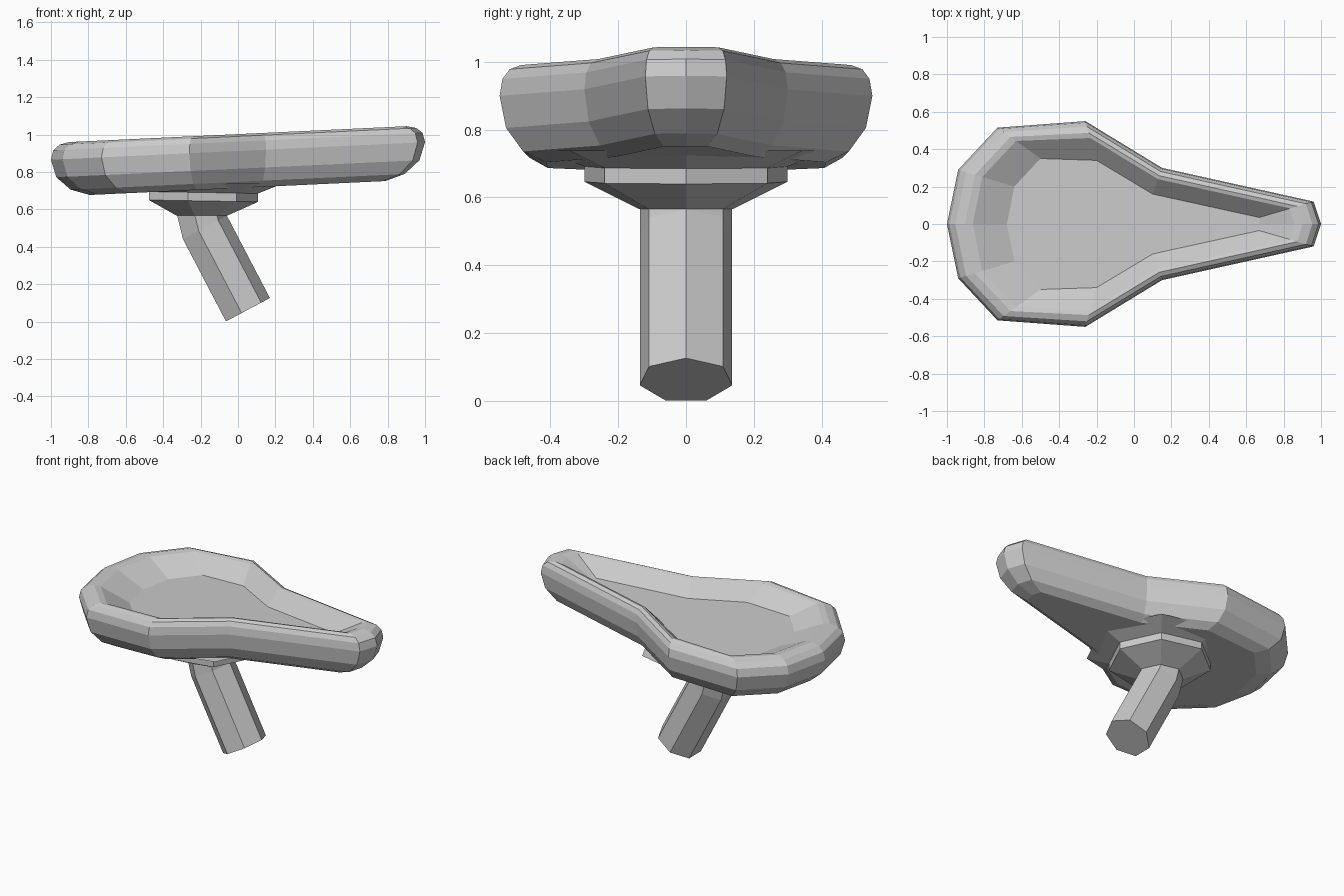
import bpy, math

if "Cube" in bpy.data.objects:
    bpy.data.objects.remove(bpy.data.objects["Cube"])


def loft(name, rings):
    """Skin a stack of equal-length rings and cap both ends."""
    n = len(rings[0])
    verts = [v for r in rings for v in r]
    faces = [(a * n + i, a * n + (i + 1) % n, (a + 1) * n + (i + 1) % n, (a + 1) * n + i)
             for a in range(len(rings) - 1) for i in range(n)]
    faces.append(tuple(reversed(range(n))))
    faces.append(tuple(range((len(rings) - 1) * n, len(rings) * n)))
    mesh = bpy.data.meshes.new(name)
    mesh.from_pydata(verts, [], faces)
    obj = bpy.data.objects.new(name, mesh)
    bpy.context.collection.objects.link(obj)
    return obj


# Seat: outer outline and dish-floor outline (half, nose to tail), blended by t
outer = [(1, 0), (.96, .12), (.15, .30), (-.26, .55), (-.73, .515), (-.94, .29), (-1, 0)]
inner = [(.67, 0), (.67, .035), (.10, .16), (-.20, .34), (-.50, .35), (-.64, .20), (-.68, 0)]


def mirrored(half):
    return half + [(x, -y) for x, y in reversed(half[1:-1])]


def seat_ring(t, drop):
    ring = []
    for (ax, ay), (bx, by) in zip(mirrored(outer), mirrored(inner)):
        x, y = ax + (bx - ax) * t, ay + (by - ay) * t
        ring.append((x, y, 1.002 + .047 * x - drop))
    return ring


# (blend towards the dish outline, drop below the rim), underside to dish floor
profile = [(.65, .288), (.33, .255), (.09, .185), (0, .09), (.04, .04),
           (.14, .012), (.30, 0), (.43, .006), (1, .095)]
loft("seat", [seat_ring(t, d) for t, d in profile])


# Seven-sided rings for the mount and post, tilted about y
def ring7(cx, cz, r, tilt=0):
    c, s = math.cos(math.radians(tilt)), math.sin(math.radians(tilt))
    pts = []
    for k in range(7):
        a = 2 * math.pi * k / 7
        u = r * math.cos(a)
        pts.append((cx + u * c, r * math.sin(a), cz + u * s))
    return pts


# Mount plate flaring into the seat underside
loft("seat_mount", [ring7(-.20, .566, .142), ring7(-.20, .645, .307, -1),
                    ring7(-.20, .69, .307, -1), ring7(-.20, .738, .44)])

# Bent post
loft("seat_post", [ring7(.047, .06, .14, 28), ring7(-.183, .50, .14, 28),
                   ring7(-.20, .57, .14)])
